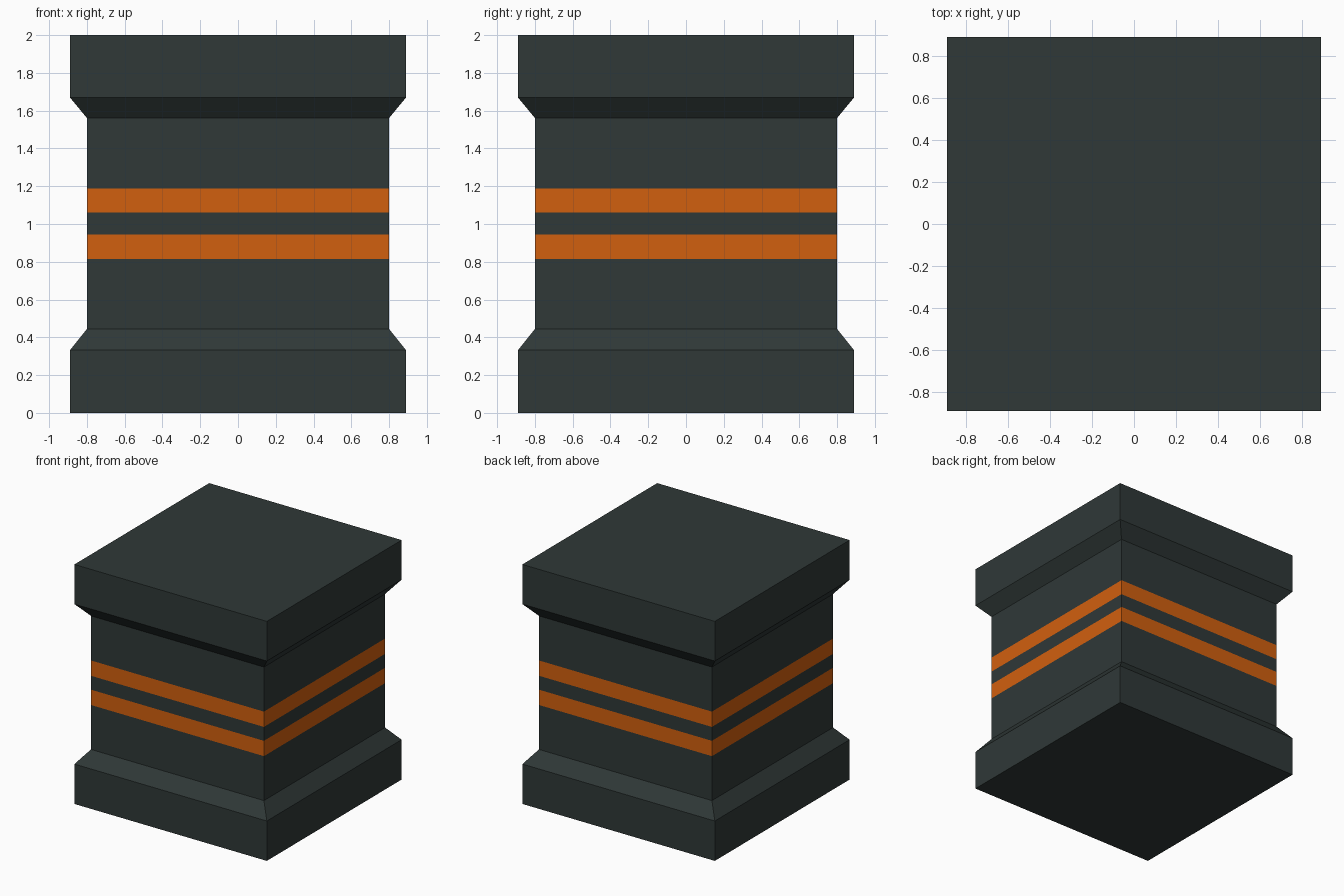
import bpy, bmesh

if "Cube" in bpy.data.objects:
    bpy.data.objects.remove(bpy.data.objects["Cube"])


def material(name, rgb):
    m = bpy.data.materials.new(name)
    m.diffuse_color = (*rgb, 1.0)
    m.use_nodes = True
    m.node_tree.nodes["Principled BSDF"].inputs["Base Color"].default_value = m.diffuse_color
    return m


dark = material("dark slate", (0.0290, 0.0400, 0.0385))
orange = material("burnt orange", (0.640, 0.116, 0.0045))

# Square pillar profile: (half width, height), including the stripe edges
WIDE, NARROW = 0.889, 0.799
profile = [(WIDE, 0.0), (WIDE, 0.333), (NARROW, 0.445),
           (NARROW, 0.816), (NARROW, 0.944), (NARROW, 1.06), (NARROW, 1.188),
           (NARROW, 1.56), (WIDE, 1.669), (WIDE, 2.0)]
stripes = [(0.816, 0.944), (1.06, 1.188)]

bm = bmesh.new()
rings = [[bm.verts.new((sx * r, sy * r, z))
          for sx, sy in ((-1, -1), (1, -1), (1, 1), (-1, 1))]
         for r, z in profile]

# Side walls between neighbouring rings
for low, high in zip(rings, rings[1:]):
    for i in range(4):
        j = (i + 1) % 4
        bm.faces.new((low[i], low[j], high[j], high[i]))

# Bottom and top caps
bm.faces.new(rings[0][::-1])
bm.faces.new(rings[-1])
bm.normal_update()

# Orange stripes chosen by height
for f in bm.faces:
    z = f.calc_center_median().z
    f.material_index = int(any(a < z < b for a, b in stripes))

mesh = bpy.data.meshes.new("striped_pillar")
bm.to_mesh(mesh)
bm.free()
mesh.materials.append(dark)
mesh.materials.append(orange)
bpy.context.collection.objects.link(bpy.data.objects.new("striped_pillar", mesh))
